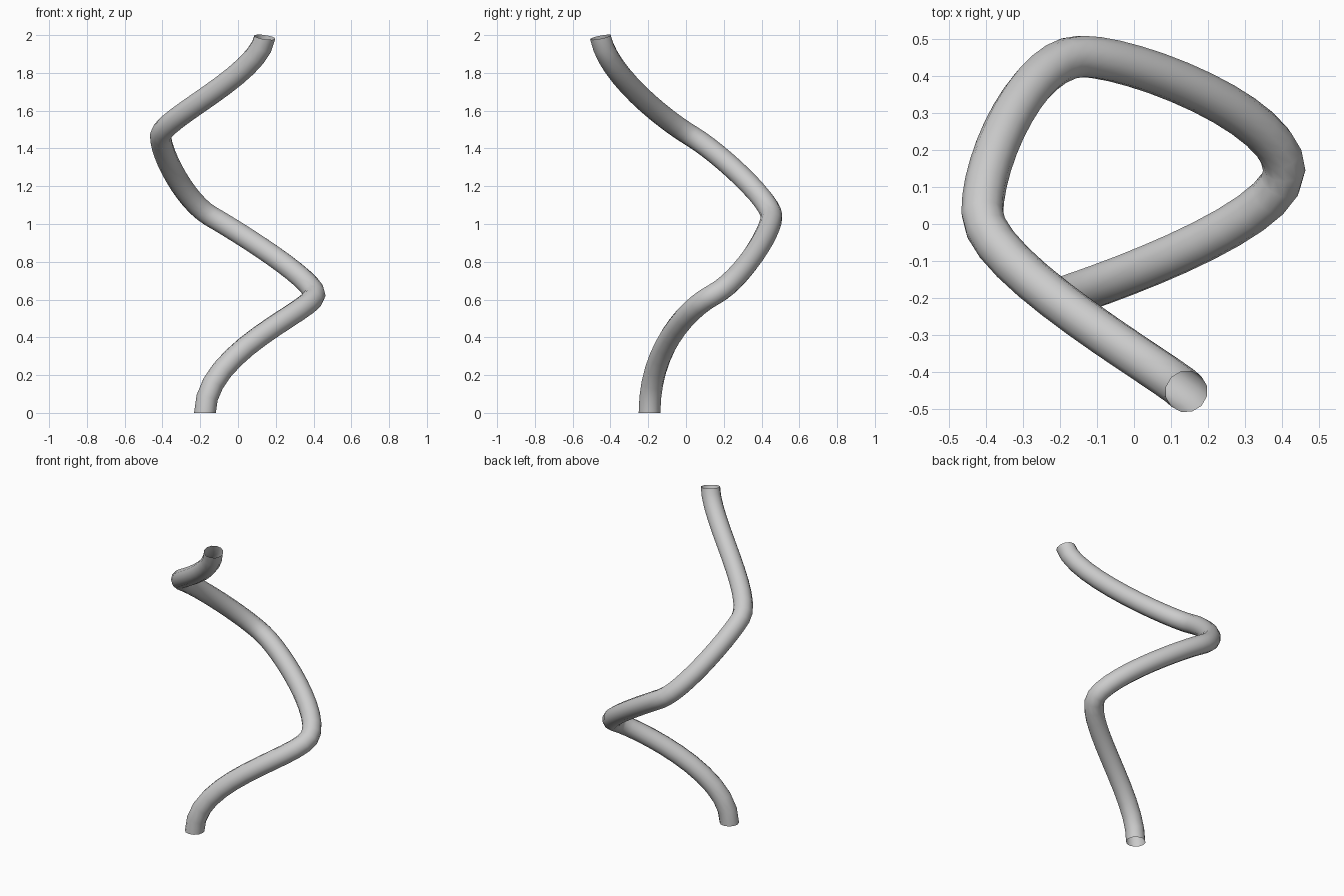
import bpy
import math
from mathutils import Vector

if "Cube" in bpy.data.objects:
    bpy.data.objects.remove(bpy.data.objects["Cube"])

# Control points of the centre line, bottom to top: position, then forward handle
PATH = [
    ((-0.175, -0.193, 0.0), (0.0, 0.0, 0.33)),
    ((0.406, 0.145, 0.625), (0.0, 0.15, 0.08)),
    ((-0.142, 0.453, 1.04), (-0.14, 0.0, 0.08)),
    ((-0.410, 0.030, 1.465), (0.0, -0.15, 0.09)),
    ((0.142, -0.453, 1.989), (0.03, -0.04, 0.20)),
]
RADIUS = 0.0575

grey = bpy.data.materials.new("light_grey")
grey.diffuse_color = (0.6, 0.6, 0.6, 1.0)
grey.use_nodes = True
grey.node_tree.nodes["Principled BSDF"].inputs["Base Color"].default_value = grey.diffuse_color

# Smooth path with a round, open-ended bevel
curve = bpy.data.curves.new("twisted_tube", "CURVE")
curve.dimensions = "3D"
curve.resolution_u = 12
curve.bevel_depth = RADIUS
curve.bevel_resolution = 4
curve.use_fill_caps = False
spline = curve.splines.new("BEZIER")
spline.bezier_points.add(len(PATH) - 1)
for point, (position, handle) in zip(spline.bezier_points, PATH):
    point.handle_left_type = point.handle_right_type = "FREE"
    point.co = position
    point.handle_left = Vector(position) - Vector(handle)
    point.handle_right = Vector(position) + Vector(handle)

tube = bpy.data.objects.new("twisted_tube", curve)
bpy.context.collection.objects.link(tube)
curve.materials.append(grey)

# Convert to a smooth mesh
bpy.context.view_layer.objects.active = tube
tube.select_set(True)
bpy.ops.object.convert(target="MESH")
bpy.ops.object.shade_smooth_by_angle(angle=math.radians(40))
